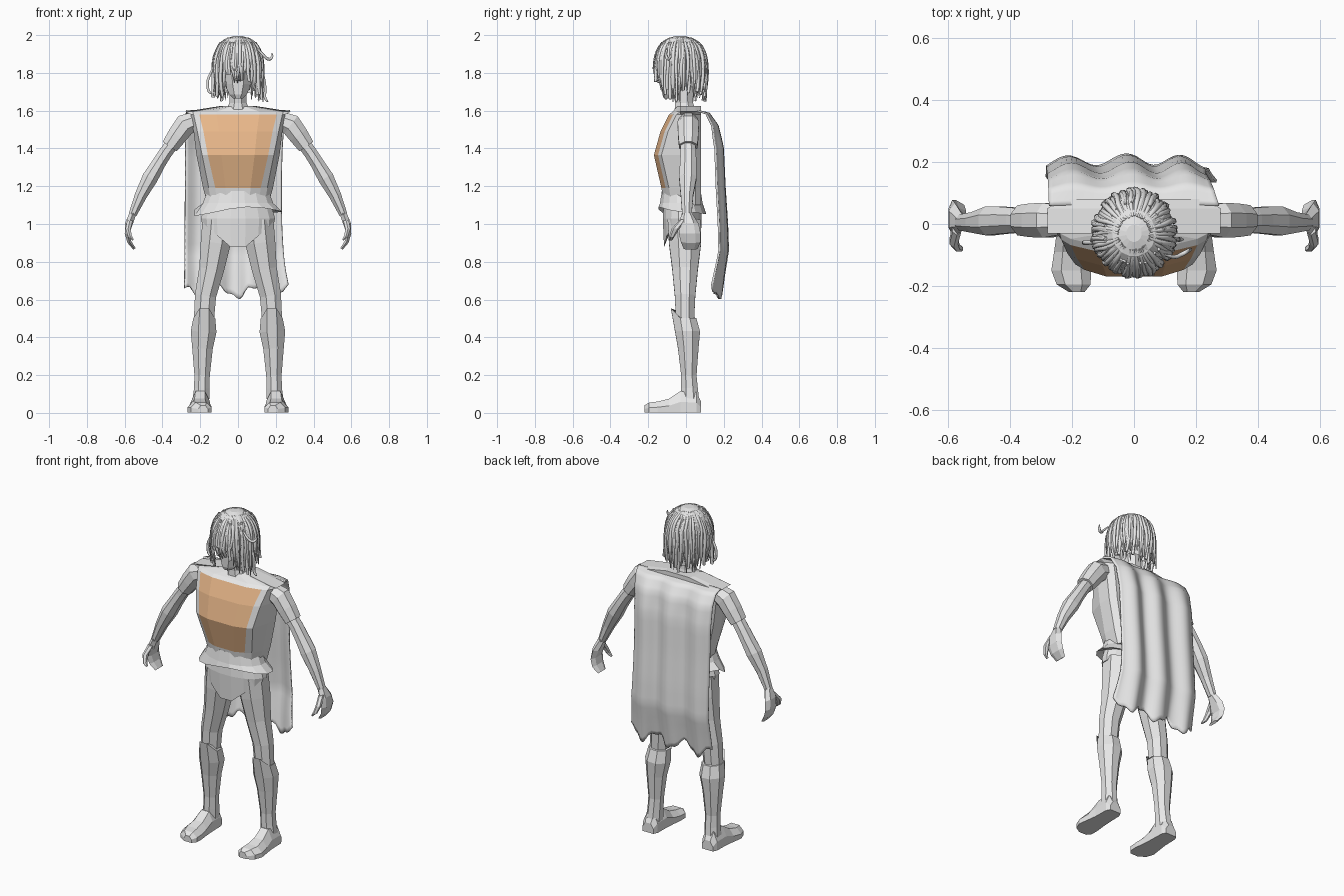
import bpy, bmesh, math, random
from mathutils import Vector

random.seed(4)
if "Cube" in bpy.data.objects:
    bpy.data.objects.remove(bpy.data.objects["Cube"])


def material(name, rgb):
    m = bpy.data.materials.new(name)
    m.use_nodes = True
    m.diffuse_color = (*rgb, 1)
    m.node_tree.nodes["Principled BSDF"].inputs["Base Color"].default_value = (*rgb, 1)
    return m


GREY = material("light_grey", (0.8, 0.8, 0.8))
TAN = material("tan_panel", (0.8, 0.47, 0.25))


def loft(name, rings, paint=None, caps=(True, True), closed=True, smooth=False):
    """Skin a list of point rings; paint(level, column) picks the material."""
    bm = bmesh.new()
    rows = [[bm.verts.new(p) for p in r] for r in rings]
    n = len(rows[0])
    for i in range(len(rows) - 1):
        for j in range(n if closed else n - 1):
            k = (j + 1) % n
            f = bm.faces.new((rows[i][j], rows[i][k], rows[i + 1][k], rows[i + 1][j]))
            f.material_index = paint(i, j) if paint else 0
    if caps[0]:
        bm.faces.new(rows[0])
    if caps[1]:
        bm.faces.new(rows[-1])
    bmesh.ops.recalc_face_normals(bm, faces=bm.faces)
    for f in bm.faces:
        f.smooth = smooth
    me = bpy.data.meshes.new(name)
    bm.to_mesh(me)
    bm.free()
    me.materials.append(GREY)
    me.materials.append(TAN)
    ob = bpy.data.objects.new(name, me)
    bpy.context.collection.objects.link(ob)
    return ob


def oval(cx, cy, z, rx, ry, n=8, lift=lambda x, y: 0):
    pts = []
    for i in range(n):
        a = math.tau * (i + 0.5) / n
        x, y = rx * math.cos(a), ry * math.sin(a)
        pts.append((cx + x, cy + y, z + lift(x, y)))
    return pts


def limb(name, path, side, n=8):
    """Tube through (x, y, z, half width, half depth) stations."""
    pts = [Vector(p[:3]) for p in path]
    rings = []
    for i, (x, y, z, ru, rv) in enumerate(path):
        t = pts[min(i + 1, len(pts) - 1)] - pts[max(i - 1, 0)]
        v = Vector((0, 1, 0))
        u = t.cross(v).normalized()
        ring = []
        for k in range(n):
            a = math.tau * (k + 0.5) / n
            p = pts[i] + u * ru * math.cos(a) * 1.05 + v * rv * math.sin(a) * 1.05
            ring.append((p.x * side, p.y, p.z))
        rings.append(ring)
    return loft(name, rings)


# Torso: half outline per level, mirrored; the chest panel is its front columns
levels = [  # z, panel, edge, side, front y
    (1.10, .11, .14, .16, -.115), (1.19, .12, .155, .185, -.13),
    (1.365, .16, .19, .22, -.17), (1.49, .183, .215, .235, -.135),
    (1.58, .205, .235, .25, -.09), (1.595, .205, .24, .28, -.07),
    (1.625, .05, .07, .09, -.045)]
rings = []
for z, p, e, s, yf in levels:
    half = [(p * .55, yf), (p, yf + .022), (e, yf + .04), (s, -.03), (s, .05), (s * .85, .08)]
    rings.append([(x, y, z) for x, y in half] + [(-x, y, z) for x, y in reversed(half)])
loft("tunic", rings, lambda i, j: int(1 <= i <= 3 and j in (0, 11, 10)))

# Flared tunic hem, with a wavy lower edge
wave = lambda x, y: .025 * math.sin(9 * x + 1) * (1 if y < 0 else -.5)
loft("tunic_hem", [oval(0, -.025, 1.175, .165, .105, 16), oval(0, -.025, 1.11, .19, .115, 16),
                   oval(0, -.02, 1.065, .235, .128, 16, wave),
                   oval(0, -.02, 1.08, .19, .10, 16, wave)])

# Briefs, falling to a point between the legs
vee = lambda x, y: .85 * abs(x)
loft("briefs", [oval(0, -.02, 1.10, .18, .10, 16), oval(0, -.02, 1.03, .20, .105, 16),
                oval(0, -.02, .845, .195, .098, 16, vee)])

# Legs, boots and arms
for side, tag in ((1, "left"), (-1, "right")):
    limb(tag + "_thigh", [(.105, -.01, 1.02, .085, .09), (.118, -.005, .9, .082, .088),
                          (.14, -.005, .76, .068, .07), (.172, -.005, .62, .058, .056),
                          (.18, -.005, .5, .055, .05)], side)
    boot = limb(tag + "_boot", [(.178, -.005, .52, .06, .062), (.182, .008, .43, .07, .068),
                                (.188, .012, .34, .056, .056), (.19, .015, .2, .042, .042),
                                (.192, .018, .13, .042, .046), (.197, .022, .06, .046, .05)], side)
    # cuff peak over the knee
    for v in boot.data.vertices:
        if v.co.z > .5:
            v.co.z += .035 if v.co.y < -.03 else -.02
            v.co.y -= .015 if v.co.y < -.03 else 0
    # foot, lofted from heel to toe
    rings = []
    for y, cx, w, h in [(.08, .2, .036, .06), (.055, .2, .048, .11), (-.03, .2, .05, .115),
                        (-.09, .202, .056, .075), (-.15, .203, .064, .06),
                        (-.195, .195, .055, .055), (-.22, .185, .025, .04)]:
        outline = [(-w, .003), (-w, h * .55), (-w * .5, h), (w * .5, h), (w, h * .5), (w, .003)]
        rings.append([(side * (cx + x), y, z) for x, z in outline])
    loft(tag + "_foot", rings)

    limb(tag + "_sleeve", [(.215, .012, 1.55, .05, .045), (.28, .012, 1.525, .06, .058),
                           (.32, .012, 1.47, .054, .056), (.362, .012, 1.41, .046, .05)], side)
    limb(tag + "_arm", [(.345, .01, 1.43, .036, .04), (.385, .012, 1.375, .036, .042),
                        (.42, .012, 1.32, .037, .045), (.465, .01, 1.245, .043, .048),
                        (.515, .005, 1.15, .033, .034), (.558, .005, 1.05, .022, .026)], side)
    limb(tag + "_hand", [(.555, .005, 1.06, .02, .025), (.578, .015, 1.0, .022, .05),
                         (.587, .02, .95, .014, .055), (.575, .025, .905, .012, .05),
                         (.548, .025, .868, .008, .035)], side, 6)
    limb(tag + "_thumb", [(.572, -.015, 1.02, .016, .02), (.582, -.055, .975, .015, .02),
                          (.572, -.075, .935, .011, .014), (.555, -.08, .915, .005, .008)], side, 6)

# Neck and head
loft("neck", [oval(0, -.005, 1.595, .07, .06), oval(0, -.01, 1.64, .05, .052),
              oval(0, -.02, 1.76, .05, .055)])
loft("head", [oval(0, -.085, 1.665, .028, .035), oval(0, -.07, 1.685, .05, .06),
              oval(0, -.05, 1.74, .075, .085), oval(0, -.04, 1.82, .09, .1),
              oval(0, -.035, 1.9, .092, .105), oval(0, -.03, 1.96, .06, .07)])
loft("nose", [[(-.018, -.12, 1.755), (0, -.16, 1.765), (.018, -.12, 1.755)],
              [(-.008, -.12, 1.83), (0, -.135, 1.83), (.008, -.12, 1.83)]])

# Hair: a cap that hangs lower at the back, covered with tapering locks
drop = lambda x, y: -.075 * (1 + y / .13)
loft("hair_cap", [oval(0, -.03, 1.995, .025, .028, 16), oval(0, -.03, 1.98, .07, .075, 16),
                  oval(0, -.03, 1.945, .103, .11, 16), oval(0, -.03, 1.89, .122, .129, 16),
                  oval(0, -.03, 1.83, .125, .13, 16, lambda x, y: drop(x, y) * .3),
                  oval(0, -.025, 1.83, .118, .122, 16, drop)], caps=(True, False))


def locks(name, strands, depth):
    cu = bpy.data.curves.new(name, "CURVE")
    cu.dimensions = "3D"
    cu.bevel_depth = depth
    cu.bevel_resolution = 1
    cu.resolution_u = 3
    cu.use_fill_caps = True
    cu.materials.append(GREY)
    for pts in strands:
        sp = cu.splines.new("NURBS")
        sp.points.add(len(pts) - 1)
        sp.use_endpoint_u = True
        sp.order_u = 3
        for i, p in enumerate(pts):
            sp.points[i].co = (*p, 1)
            sp.points[i].radius = (.5, .9, 1, 1, .85, .2)[min(i, 5)]
    ob = bpy.data.objects.new(name, cu)
    bpy.context.collection.objects.link(ob)


strands = []
COUNT = 84
for i in range(COUNT):
    a = math.tau * (i + random.uniform(-.4, .4)) / COUNT
    front = max(0, -math.sin(a))
    face = front > .85
    end = random.uniform(1.74, 1.82) if face else random.uniform(1.64, 1.72) + .02 * front
    out = random.uniform(.94, 1.04)
    profile = [(.05, 1.985), (.092, 1.962), (.122, 1.90), (.13, 1.83),
               (.129, (1.83 + end) / 2), (.122 + random.uniform(-.015, .015), end)]
    pts = []
    for r, z in profile[random.choice((0, 0, 1)):]:
        b = a + random.uniform(-.07, .07)
        pts.append((r * out * math.cos(b), -.03 + 1.06 * r * out * math.sin(b), z))
    strands.append(pts)
locks("hair_locks", strands, .0095)
locks("stray_locks", [
    [(.10, -.10, 1.93), (.13, -.11, 1.90), (.15, -.10, 1.875), (.17, -.09, 1.87), (.185, -.08, 1.89), (.18, -.08, 1.905)],
    [(-.12, -.06, 1.85), (-.145, -.06, 1.80), (-.162, -.06, 1.76), (-.16, -.06, 1.71), (-.145, -.06, 1.69), (-.13, -.06, 1.69)],
    [(.12, -.05, 1.85), (.14, -.05, 1.77), (.145, -.05, 1.71), (.14, -.05, 1.67), (.155, -.05, 1.65), (.16, -.05, 1.645)]], .008)

# Cape: a folded cloth sheet hanging from the shoulders
drape = [(.06, 1.60), (.115, 1.585), (.155, 1.52), (.178, 1.4), (.187, 1.2),
         (.20, 1.0), (.205, .86), (.185, .74), (.17, .64)]
ROWS, COLS = 32, 36
rings = []
for i in range(ROWS + 1):
    t = i / ROWS * (len(drape) - 1)
    k = min(int(t), len(drape) - 2)
    y0, z0 = Vector(drape[k]).lerp(Vector(drape[k + 1]), t - k)
    h = i / ROWS
    row = []
    for j in range(COLS + 1):
        u = 2 * j / COLS - 1
        width = .275 - (.04 * math.sin(math.pi * h) if u > 0 else 0)
        fold = .018 * math.cos(u * 9 + .8 * h) * min(1, 3 * h)
        ragged = .03 * math.cos(u * 9.4) + .012 * math.sin(u * 23)
        row.append((u * width - .008 * h, y0 + fold - .015 * u * u * h,
                    z0 - ragged * max(0, h - .8) * 5))
    rings.append(row)
cape = loft("cape", rings, caps=(False, False), closed=False, smooth=True)
cloth = cape.modifiers.new("thickness", "SOLIDIFY")
cloth.thickness = .01
cloth.offset = 0
